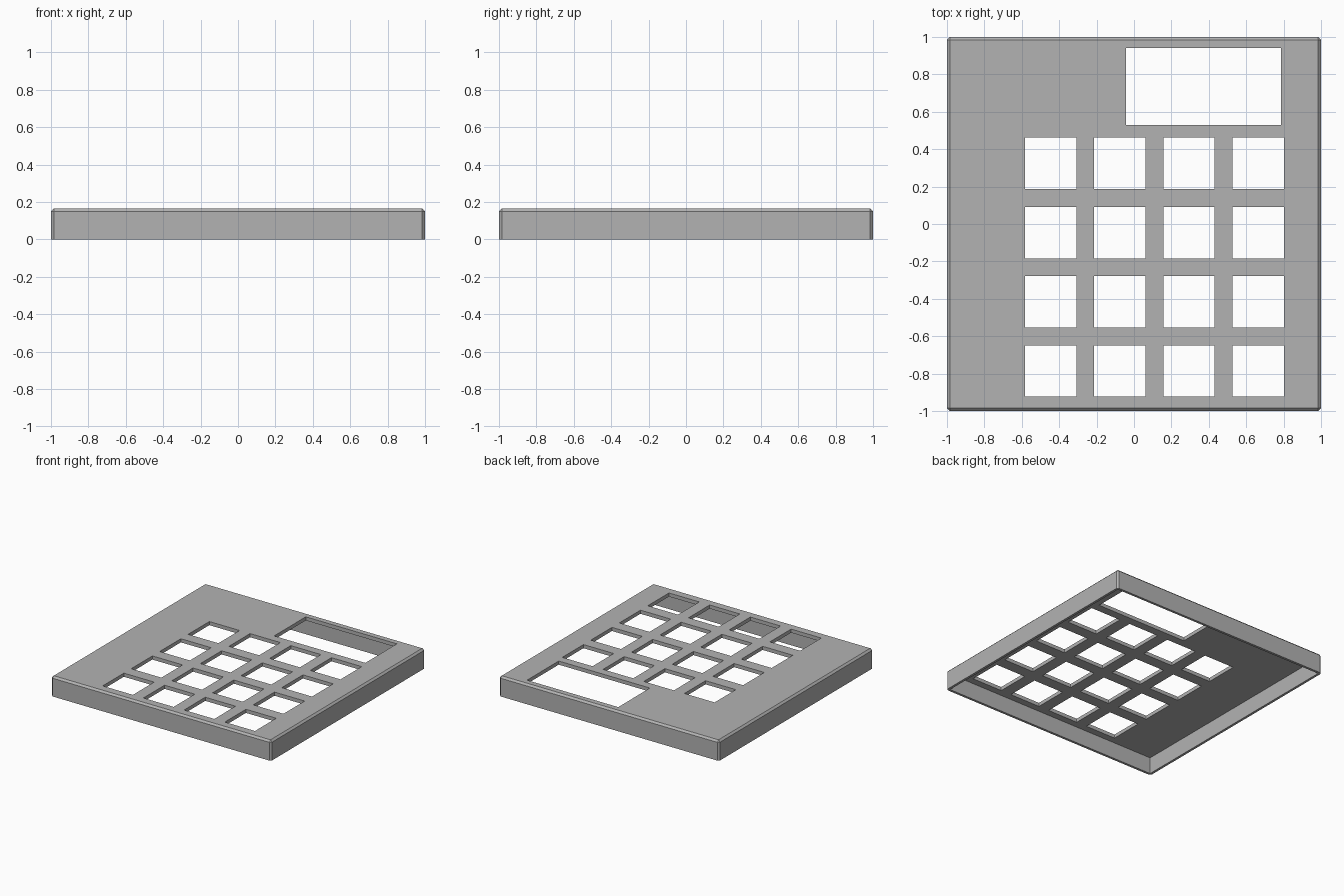
import bpy
import bmesh
from mathutils import Matrix, Vector

default = bpy.data.objects.get("Cube")
if default:
    bpy.data.objects.remove(default, do_unlink=True)

HEIGHT, WALL, PLATE, CHAMFER = 0.165, 0.02, 0.03, 0.015
KEY, PITCH = 0.275, 0.37
FIRST_KEY = Vector((-0.446, -0.786))

grey = bpy.data.materials.new("plain grey")
grey.use_nodes = True
colour = (0.45, 0.45, 0.45, 1)
grey.diffuse_color = colour
grey.node_tree.nodes["Principled BSDF"].inputs["Base Color"].default_value = colour


def add_box(bm, low, high):
    low, high = Vector(low), Vector(high)
    matrix = Matrix.Translation((low + high) / 2) @ Matrix.Diagonal((*(high - low), 1))
    bmesh.ops.create_cube(bm, size=1, matrix=matrix)


def make_object(name, bm):
    mesh = bpy.data.meshes.new(name)
    bm.to_mesh(mesh)
    bm.free()
    mesh.materials.append(grey)
    obj = bpy.data.objects.new(name, mesh)
    bpy.context.collection.objects.link(obj)
    return obj


def cut(target, cutter):
    cutter.hide_render = True
    cutter.hide_viewport = True
    cutter.display_type = 'WIRE'
    mod = target.modifiers.new(cutter.name, 'BOOLEAN')
    mod.operation = 'DIFFERENCE'
    mod.solver = 'EXACT'
    mod.object = cutter


# Case body: chamfered on every edge except around the open underside
bm = bmesh.new()
add_box(bm, (-1, -1, 0), (1, 1, HEIGHT))
edges = [e for e in bm.edges if max(v.co.z for v in e.verts) > HEIGHT / 2]
bmesh.ops.bevel(bm, geom=edges, offset=CHAMFER, segments=1, affect='EDGES')
case = make_object("keypad_case", bm)

# Hollow underside
bm = bmesh.new()
inner = 1 - WALL
add_box(bm, (-inner, -inner, -0.1), (inner, inner, HEIGHT - PLATE))
cut(case, make_object("cavity_cutter", bm))

# Screen window and four by four key openings
bm = bmesh.new()
z0, z1 = HEIGHT - PLATE - 0.02, HEIGHT + 0.1
add_box(bm, (-0.043, 0.53, z0), (0.786, 0.941, z1))
for col in range(4):
    for row in range(4):
        x, y = FIRST_KEY + PITCH * Vector((col, row))
        h = KEY / 2
        add_box(bm, (x - h, y - h, z0), (x + h, y + h, z1))
cut(case, make_object("opening_cutter", bm))
